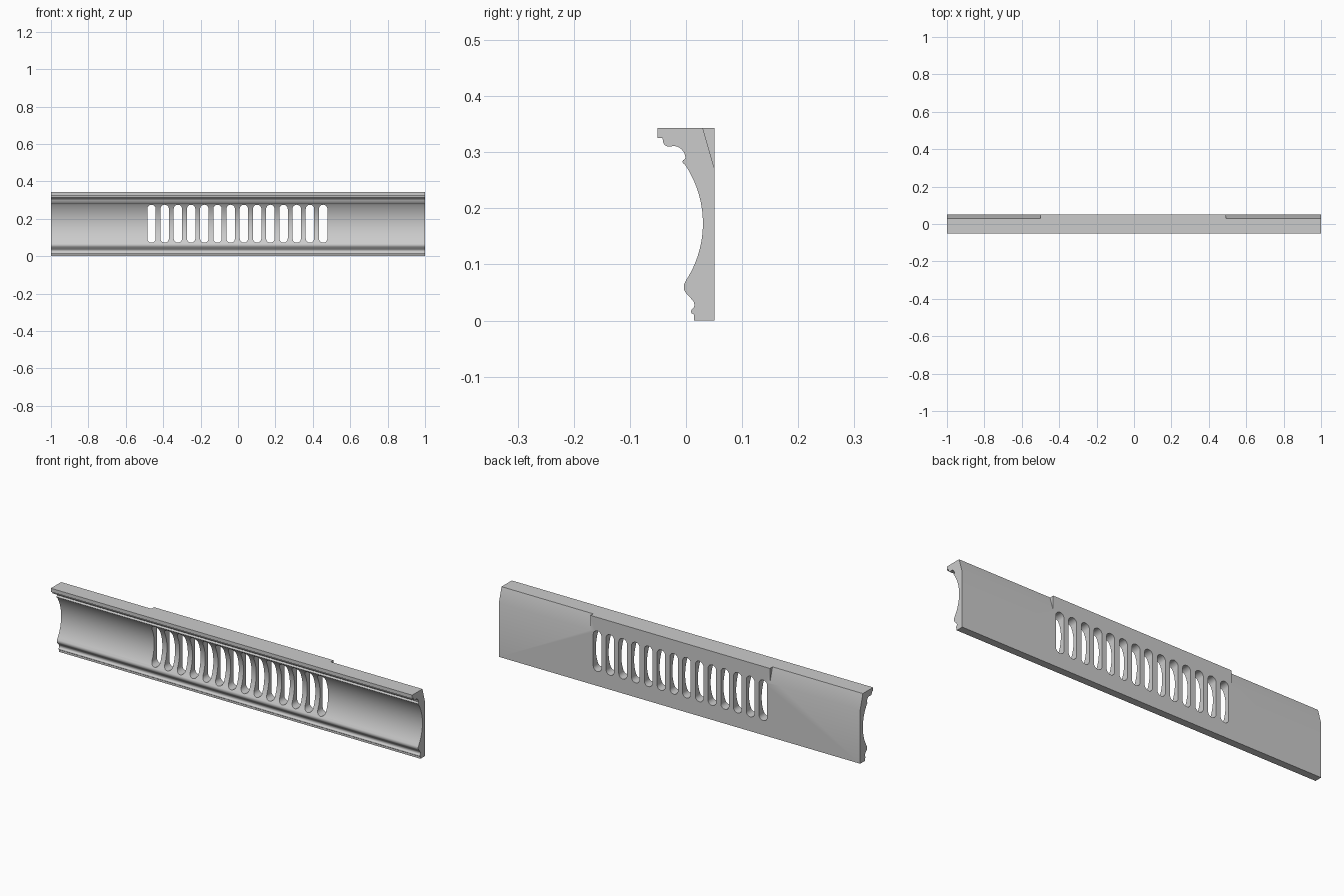
import bpy, bmesh, math
from mathutils import Vector

if "Cube" in bpy.data.objects:
    bpy.data.objects.remove(bpy.data.objects["Cube"])


def arc(a, m, b, n):
    """Points on the circle through a, m, b (from a to b)."""
    (ax, ay), (bx, by), (cx, cy) = a, m, b
    d = 2 * (ax * (by - cy) + bx * (cy - ay) + cx * (ay - by))
    sa, sb, sc = ax * ax + ay * ay, bx * bx + by * by, cx * cx + cy * cy
    ux = (sa * (by - cy) + sb * (cy - ay) + sc * (ay - by)) / d
    uy = (sa * (cx - bx) + sb * (ax - cx) + sc * (bx - ax)) / d
    r = math.hypot(ax - ux, ay - uy)
    t0 = math.atan2(ay - uy, ax - ux)
    tm = (math.atan2(by - uy, bx - ux) - t0) % math.tau
    t1 = (math.atan2(cy - uy, cx - ux) - t0) % math.tau
    if tm > t1:
        t1 -= math.tau
    return [(ux + r * math.cos(t0 + t1 * i / n), uy + r * math.sin(t0 + t1 * i / n))
            for i in range(n + 1)]


def prism(bm, pts, offset):
    """Extrude a polygon of 3D points along offset."""
    off = Vector(offset)
    lo = [bm.verts.new(p) for p in pts]
    hi = [bm.verts.new(Vector(p) + off) for p in pts]
    bm.faces.new(lo)
    bm.faces.new(hi[::-1])
    for i in range(len(pts)):
        j = (i + 1) % len(pts)
        bm.faces.new((lo[j], lo[i], hi[i], hi[j]))


def make(name, bm):
    bmesh.ops.recalc_face_normals(bm, faces=bm.faces)
    me = bpy.data.meshes.new(name)
    bm.to_mesh(me)
    bm.free()
    ob = bpy.data.objects.new(name, me)
    bpy.context.collection.objects.link(ob)
    return ob


# Moulding cross-section (y, z), from the back top corner around the front
profile = [(0.051, 0.0), (0.051, 0.343), (-0.051, 0.343), (-0.051, 0.325), (-0.042, 0.325)]
profile += arc((-0.041, 0.321), (-0.038, 0.313), (-0.030, 0.310), 8)      # small bead
profile += arc((-0.021, 0.311), (-0.008, 0.305), (-0.001, 0.290), 10)     # upper round
profile += arc((-0.003, 0.287), (-0.006, 0.283), (-0.003, 0.279), 5)      # fillet bead
profile += arc((-0.002, 0.278), (0.030, 0.180), (0.001, 0.073), 40)       # main cove
profile += arc((-0.001, 0.069), (-0.004, 0.059), (0.000, 0.049), 8)       # lower nose
profile += arc((0.010, 0.038), (0.0145, 0.031), (0.014, 0.023), 6)        # lower hollow
profile += arc((0.012, 0.021), (0.009, 0.016), (0.014, 0.011), 6)         # foot bead
profile += [(0.014, 0.0)]
bm = bmesh.new()
prism(bm, [(-1, y, z) for y, z in profile], (2, 0, 0))
moulding = make("vented_moulding", bm)

# Row of round-ended vent slots
bm = bmesh.new()
r, z0, z1 = 0.0225, 0.072, 0.275
for i in range(14):
    x = -0.4625 + i * 0.0706
    ring = []
    for base, cz in ((0, z1 - r), (math.pi, z0 + r)):
        ring += [(x + r * math.cos(base + math.pi * k / 12), -0.2,
                  cz + r * math.sin(base + math.pi * k / 12)) for k in range(13)]
    prism(bm, ring, (0, 0.4, 0))
slots = make("slot_cutter", bm)

# Bevels on the back top edge of both ends
bm = bmesh.new()
slope = (0.051 - 0.030) / (0.343 - 0.270)
wedge = [(0.030 - 0.05 * slope, 0.393), (0.2, 0.393),
         (0.2, 0.220), (0.051 + 0.05 * slope, 0.220)]
for xa, xb in ((-1.1, -0.5), (0.493, 1.1)):
    prism(bm, [(xa, y, z) for y, z in wedge], (xb - xa, 0, 0))
bevels = make("back_bevel_cutter", bm)

for cutter in (slots, bevels):
    mod = moulding.modifiers.new(cutter.name, 'BOOLEAN')
    mod.operation = 'DIFFERENCE'
    mod.solver = 'EXACT'
    mod.object = cutter
    bpy.context.view_layer.objects.active = moulding
    bpy.ops.object.modifier_apply(modifier=mod.name)
    bpy.data.objects.remove(cutter)

bpy.ops.object.select_all(action='DESELECT')
moulding.select_set(True)
bpy.context.view_layer.objects.active = moulding
bpy.ops.object.shade_smooth_by_angle(angle=math.radians(30))
